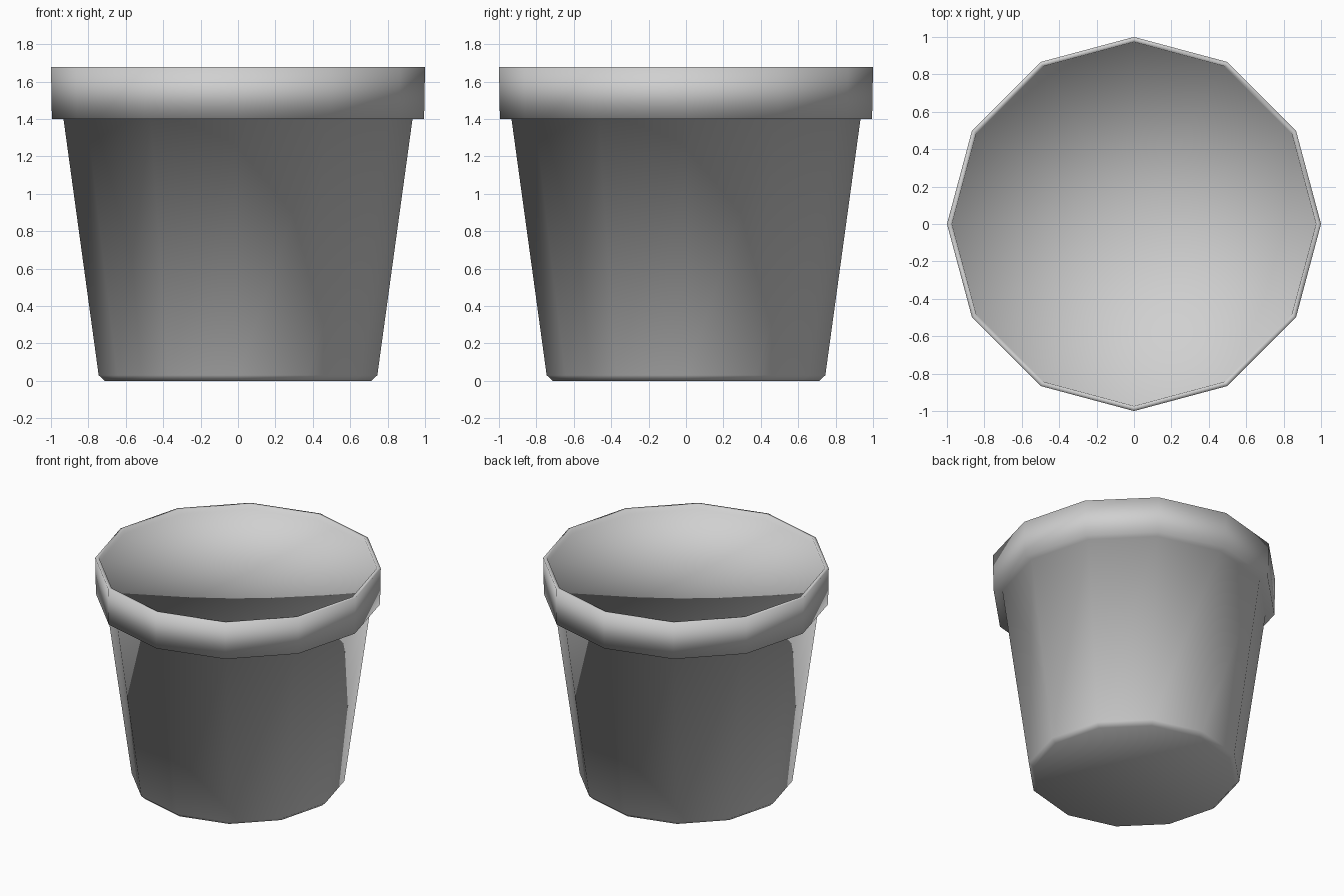
import bpy
import bmesh
from math import cos, sin, tau

cube = bpy.data.objects.get("Cube")
if cube:
    bpy.data.objects.remove(cube, do_unlink=True)

SIDES = 12

# Profile as (radius, height), from the base up and over the rim to the filling
PROFILE = [
    (0.713, 0.0),     # base edge
    (0.745, 0.03),    # chamfer
    (0.933, 1.40),    # top of tapered wall
    (0.995, 1.40),    # underside of rim
    (1.0, 1.677),     # outer lip
    (0.973, 1.677),   # inner lip
    (0.971, 1.642),   # recessed surface
]

# One flat colour
GREY = (0.63, 0.63, 0.63, 1)
clay = bpy.data.materials.new("pale_grey")
clay.use_nodes = True
clay.diffuse_color = GREY
clay.node_tree.nodes["Principled BSDF"].inputs["Base Color"].default_value = GREY


def ring(bm, radius, height):
    return [bm.verts.new((radius * cos(tau * i / SIDES), radius * sin(tau * i / SIDES), height))
            for i in range(SIDES)]


# Pot: stacked rings bridged with quads, closed by a base and a recessed top
bm = bmesh.new()
rings = [ring(bm, r, z) for r, z in PROFILE]
centre = bm.verts.new((0, 0, PROFILE[-1][1]))
for i in range(SIDES):
    j = (i + 1) % SIDES
    for low, high in zip(rings, rings[1:]):
        bm.faces.new((low[i], low[j], high[j], high[i]))
    # Recessed top as a fan around its centre
    bm.faces.new((rings[-1][i], rings[-1][j], centre))
bm.faces.new(rings[0][::-1])
bmesh.ops.recalc_face_normals(bm, faces=bm.faces)

# Soft shading over the whole surface
for face in bm.faces:
    face.smooth = True

mesh = bpy.data.meshes.new("plant_pot")
bm.to_mesh(mesh)
bm.free()
mesh.materials.append(clay)
pot = bpy.data.objects.new("plant_pot", mesh)
bpy.context.collection.objects.link(pot)
